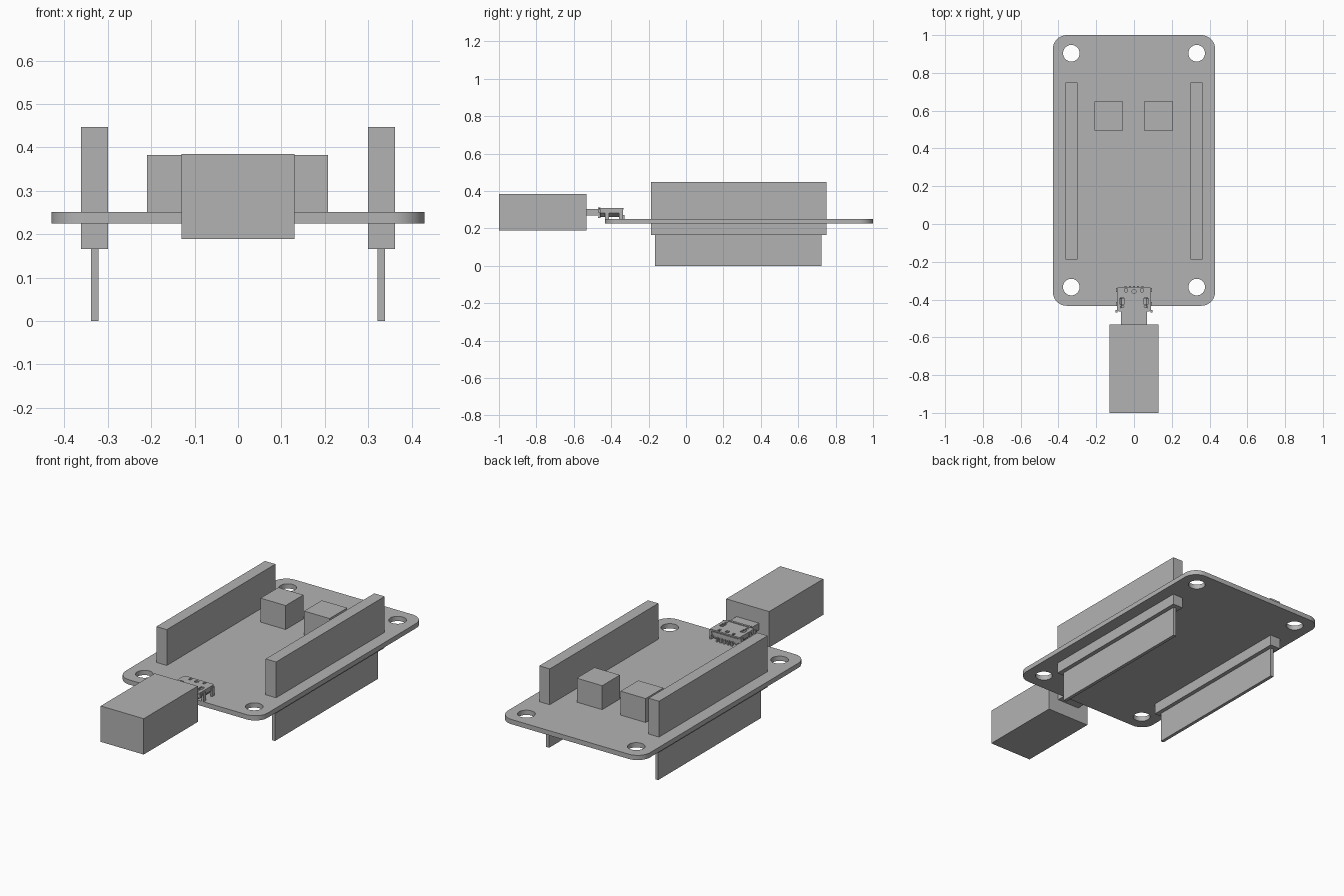
import bpy, math
from math import pi, cos, sin

if "Cube" in bpy.data.objects:
    bpy.data.objects.remove(bpy.data.objects["Cube"], do_unlink=True)

# One plain grey for everything
grey = bpy.data.materials.new("plain_grey")
grey.use_nodes = True
grey.diffuse_color = (0.45, 0.45, 0.45, 1)
grey.node_tree.nodes["Principled BSDF"].inputs["Base Color"].default_value = (0.45, 0.45, 0.45, 1)


def box(name, x, y, z):
    """Box from its (low, high) ranges."""
    spans = (x, y, z)
    bpy.ops.mesh.primitive_cube_add(size=1, location=[(a + b) / 2 for a, b in spans])
    ob = bpy.context.object
    ob.name = name
    ob.scale = [b - a for a, b in spans]
    bpy.ops.object.transform_apply(location=False, rotation=False, scale=True)
    ob.data.materials.append(grey)
    return ob


def arc(cx, cy, r, start, end, n):
    return [(cx + r * cos(start + (end - start) * i / n),
             cy + r * sin(start + (end - start) * i / n)) for i in range(n + 1)]


def circle(cx, cy, r, n=32):
    return arc(cx, cy, r, 0, 2 * pi, n)[:-1]


def rect(x0, x1, y0, y1):
    return [(x0, y0), (x1, y0), (x1, y1), (x0, y1)]


def round_rect(x0, x1, y0, y1, r, n=10):
    pts = []
    corners = [(x1 - r, y1 - r), (x0 + r, y1 - r), (x0 + r, y0 + r), (x1 - r, y0 + r)]
    for i, (cx, cy) in enumerate(corners):
        pts += arc(cx, cy, r, i * pi / 2, (i + 1) * pi / 2, n)
    return pts


def plate(name, loops, thickness, location, upright=False):
    """Extruded outline; loops after the first become holes."""
    cu = bpy.data.curves.new(name, "CURVE")
    cu.dimensions = "2D"
    cu.fill_mode = "BOTH"
    cu.extrude = thickness / 2
    for loop in loops:
        sp = cu.splines.new("POLY")
        sp.points.add(len(loop) - 1)
        for p, (x, y) in zip(sp.points, loop):
            p.co = (x, y, 0, 1)
        sp.use_cyclic_u = True
    ob = bpy.data.objects.new(name, cu)
    bpy.context.collection.objects.link(ob)
    ob.location = location
    if upright:
        ob.rotation_euler.x = pi / 2
    bpy.ops.object.select_all(action="DESELECT")
    ob.select_set(True)
    bpy.context.view_layer.objects.active = ob
    bpy.ops.object.convert(target="MESH")
    ob = bpy.context.object
    bpy.ops.object.mode_set(mode="EDIT")
    bpy.ops.mesh.select_all(action="SELECT")
    bpy.ops.mesh.remove_doubles(threshold=0.0001)
    bpy.ops.mesh.normals_make_consistent(inside=False)
    bpy.ops.object.mode_set(mode="OBJECT")
    ob.data.materials.clear()
    ob.data.materials.append(grey)
    bpy.ops.object.shade_smooth_by_angle(angle=math.radians(30))
    return ob


# Circuit board with four mounting holes
holes = [circle(x, y, 0.044) for x in (-0.332, 0.332) for y in (-0.334, 0.904)]
plate("board", [round_rect(-0.43, 0.43, -0.433, 1, 0.075)] + holes, 0.026, (0, 0, 0.238))

# Header strips through the board, with pin rows below
for side, s in (("left", 1), ("right", -1)):
    box(side + "_header", sorted((s * 0.299, s * 0.362)), (-0.188, 0.75), (0.166, 0.447))
    box(side + "_pin_row", sorted((s * 0.321, s * 0.339)), (-0.165, 0.724), (0, 0.166))

# Two component blocks
box("left_block", (0.053, 0.207), (0.495, 0.648), (0.25, 0.382))
box("right_block", (-0.21, -0.058), (0.495, 0.648), (0.25, 0.382))

# Cable plug and its metal tongue
box("plug_body", (-0.13, 0.13), (-1, -0.533), (0.189, 0.385))
box("plug_tongue", (-0.068, 0.068), (-0.535, -0.44), (0.268, 0.305))

# Socket shell: tapered trough under a slotted lid
outer = [(-0.088, 0.303), (-0.088, 0.281), (-0.068, 0.262),
         (0.068, 0.262), (0.088, 0.281), (0.088, 0.303)]
inner = [(0.081, 0.303), (0.081, 0.284), (0.065, 0.268),
         (-0.065, 0.268), (-0.081, 0.284), (-0.081, 0.303)]
plate("socket_trough", [outer + inner], 0.122, (0, -0.399, 0), upright=True)

slots = [circle(0, -0.357, 0.011, 16)]
for s in (-1, 1):
    slots.append(rect(s * 0.063 - 0.011, s * 0.063 + 0.011, -0.425, -0.392))
    slots.append(circle(s * 0.063, -0.439, 0.009, 16))
    slots.append(rect(s * 0.042 - 0.006, s * 0.042 + 0.006, -0.36, -0.341))
plate("socket_lid", [round_rect(-0.09, 0.09, -0.462, -0.334, 0.008, 4)] + slots,
      0.008, (0, 0, 0.304))
box("socket_insert", (-0.081, 0.081), (-0.395, -0.34), (0.268, 0.294))

# Flared lips, mounting legs and solder tails of the socket
box("socket_top_lip", (-0.066, 0.066), (-0.47, -0.458), (0.304, 0.312))
box("socket_bottom_lip", (-0.055, 0.055), (-0.47, -0.458), (0.256, 0.264))
for side, s in (("left", 1), ("right", -1)):
    box(side + "_socket_lip", sorted((s * 0.087, s * 0.098)), (-0.468, -0.456), (0.283, 0.304))
    for part, y in (("front", -0.433), ("back", -0.358)):
        box(f"{side}_{part}_socket_leg", sorted((s * 0.084, s * 0.095)),
            (y - 0.001, y + 0.02), (0.25, 0.3))
for i in range(5):
    x = (i - 2) * 0.022
    box("socket_tail", (x - 0.005, x + 0.005), (-0.342, -0.328), (0.25, 0.272))
